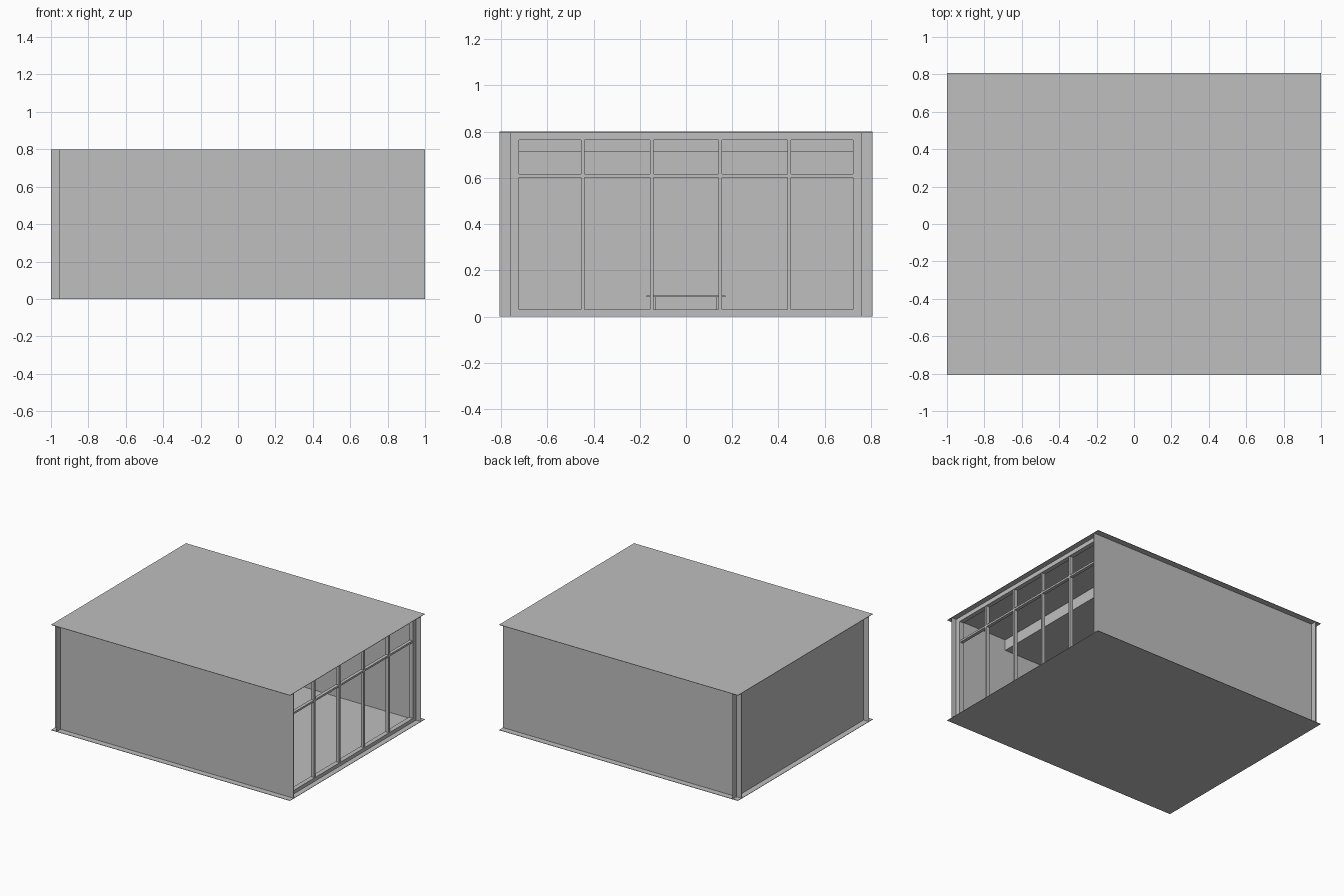
import bpy

if "Cube" in bpy.data.objects:
    bpy.data.objects.remove(bpy.data.objects["Cube"])

grey = bpy.data.materials.new("light_grey")
grey.diffuse_color = (0.52, 0.52, 0.52, 1)
grey.use_nodes = True
grey.node_tree.nodes["Principled BSDF"].inputs["Base Color"].default_value = grey.diffuse_color


def box(name, x, y, z):
    """Axis-aligned box from three (min, max) ranges."""
    c = [(r[0] + r[1]) / 2 for r in (x, y, z)]
    bpy.ops.mesh.primitive_cube_add(size=1, location=c)
    ob = bpy.context.object
    ob.name = name
    ob.scale = [r[1] - r[0] for r in (x, y, z)]
    bpy.ops.object.transform_apply(location=False, rotation=False, scale=True)
    ob.data.materials.append(grey)
    return ob


T = 0.003            # sheet thickness
W, D, H = 1.0, 0.807, 0.8
WX, WY = 0.955, 0.76  # wall plane offsets

# Floor and roof sheets
box("floor", (-W, W), (-D, D), (0, T))
box("roof", (-W, W), (-D, D), (H - T, H))

# Walls cross each other at the back corners, leaving short fins
for s, name in ((-1, "front_wall"), (1, "rear_wall")):
    box(name, (-W, W), (s * WY - T / 2, s * WY + T / 2), (T, H - T))
box("back_wall", (-WX - T / 2, -WX + T / 2), (-D, D), (T, H - T))

# Dropped ceiling over the inner part of the room
box("dropped_ceiling", (-WX, 0.52), (-WY, WY), (0.715, H - T))

# Window frame on the open side
FX = (0.925, 0.96)
IY = 0.722
for s in (-1, 1):
    box("frame_post", FX, sorted((s * IY, s * WY)), (T, H - T))
box("frame_sill", FX, (-IY, IY), (T, 0.03))
box("frame_head", FX, (-IY, IY), (0.765, H - T))

# Mullions and transom
MX = (0.93, 0.955)
for y in (-0.446, -0.148, 0.148, 0.446):
    box("mullion", MX, (y - 0.0075, y + 0.0075), (0.03, 0.765))
box("transom", MX, (-IY, IY), (0.602, 0.616))

# Low table
TX, TY = 0.172, 0.172
box("table_top", (-TX, TX), (-TY, TY), (0.084, 0.09))
for sx in (-1, 1):
    for sy in (-1, 1):
        x, y = sx * 0.138, sy * 0.138
        box("table_leg", (x - 0.005, x + 0.005), (y - 0.005, y + 0.005), (T, 0.084))
